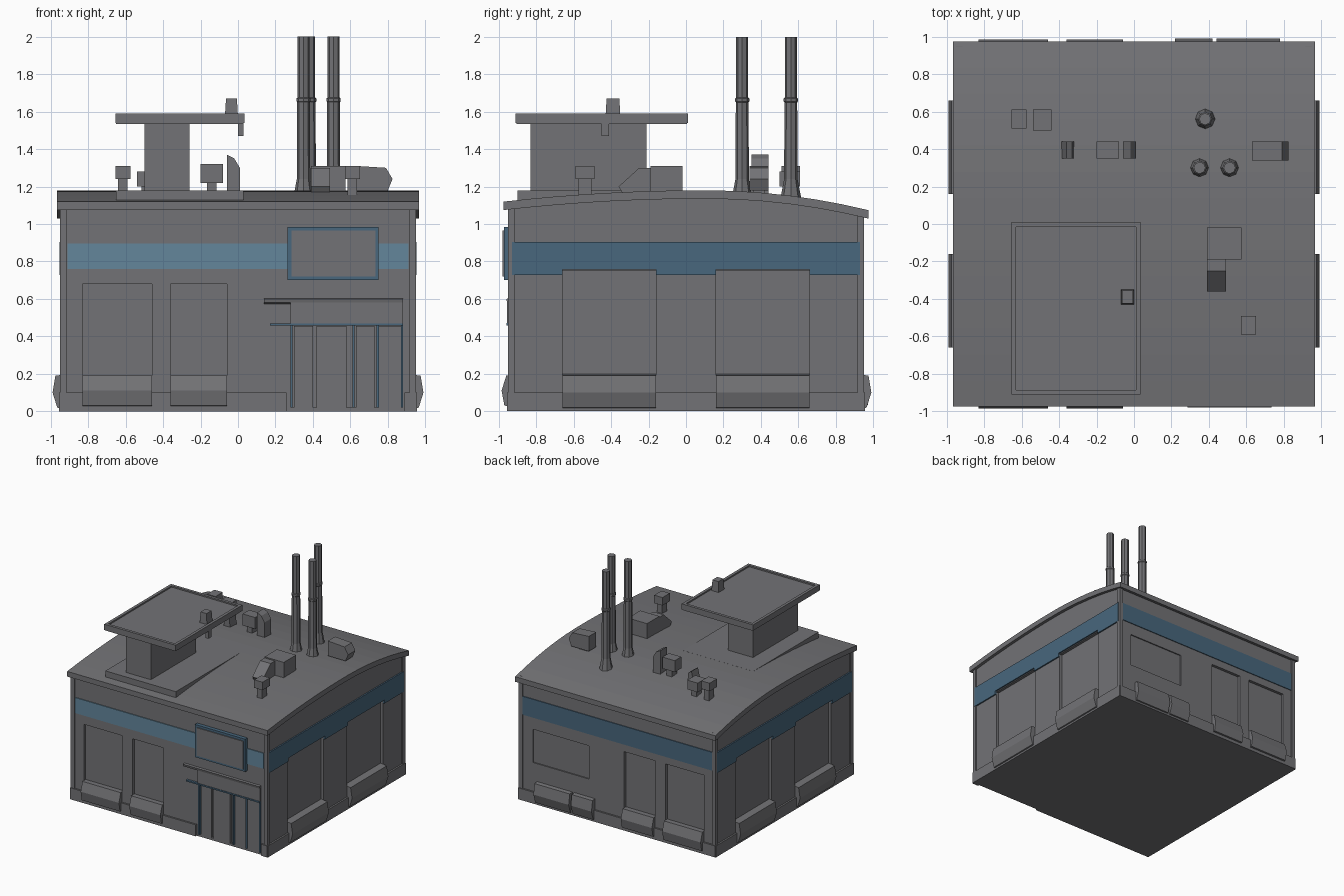
import bpy, bmesh, math
from mathutils import Vector

cube = bpy.data.objects.get("Cube")
if cube:
    bpy.data.objects.remove(cube)


def material(name, rgb):
    m = bpy.data.materials.new(name)
    m.use_nodes = True
    m.diffuse_color = (*rgb, 1)
    m.node_tree.nodes["Principled BSDF"].inputs["Base Color"].default_value = (*rgb, 1)
    return m


GREY = material("warm grey", (0.17, 0.17, 0.18))
LIGHT = material("light blue", (0.125, 0.24, 0.33))
DARK = material("dark blue", (0.065, 0.135, 0.205))


def finish(name, bm, mat):
    bmesh.ops.recalc_face_normals(bm, faces=bm.faces)
    me = bpy.data.meshes.new(name)
    bm.to_mesh(me)
    bm.free()
    me.materials.append(mat)
    ob = bpy.data.objects.new(name, me)
    bpy.context.collection.objects.link(ob)
    return ob


def add_prism(bm, ring_a, ring_b):
    a = [bm.verts.new(p) for p in ring_a]
    b = [bm.verts.new(p) for p in ring_b]
    bm.faces.new(a)
    bm.faces.new(b)
    for i in range(len(a)):
        j = (i + 1) % len(a)
        bm.faces.new((a[i], a[j], b[j], b[i]))


def add_box(bm, x, y, z, taper=0):
    """Box between three ranges, with the top drawn in by taper."""
    def ring(h, t):
        return [(x[0] + t, y[0] + t, h), (x[1] - t, y[0] + t, h),
                (x[1] - t, y[1] - t, h), (x[0] + t, y[1] - t, h)]
    add_prism(bm, ring(z[0], 0), ring(z[1], taper))


def box(name, x, y, z, mat=GREY, taper=0):
    bm = bmesh.new()
    add_box(bm, x, y, z, taper)
    return finish(name, bm, mat)


# Wall coordinates: u along the wall, d outward, z up
def on(side, u, d, z):
    return {"front": (u, -d, z), "back": (u, d, z),
            "right": (d, u, z), "left": (-d, u, z)}[side]


def add_wall_box(bm, side, u, d, z):
    p, q = on(side, u[0], d[0], z[0]), on(side, u[1], d[1], z[1])
    add_box(bm, *[sorted(r) for r in zip(p, q)])


def wall_box(name, side, u, d, z, mat=GREY):
    bm = bmesh.new()
    add_wall_box(bm, side, u, d, z)
    return finish(name, bm, mat)


def wall_prism(name, side, u, profile, mat=GREY):
    bm = bmesh.new()
    add_prism(bm, *[[on(side, e, d, z) for d, z in profile] for e in u])
    return finish(name, bm, mat)


def arch(y, drop=0):
    """Height of the curved roof at y."""
    k = 0.06 if y < 0.1 else 0.105
    return 1.18 - k * ((y - 0.1) / (1.07 if y < 0.1 else 0.87)) ** 2 - drop


# Walls with an arched top, and recessed bays cut in
W = 0.94
ys = [-W + 2 * W * i / 12 for i in range(13)]
outline = [(-W, 0), (W, 0)] + [(y, arch(y, 0.03)) for y in reversed(ys)]
bm = bmesh.new()
add_prism(bm, *[[(x, y, z) for y, z in outline] for x in (-W, W)])
walls = finish("walls", bm, GREY)

SMALL = [(-0.83, -0.46), (-0.36, -0.06)]
LARGE = [(-0.66, -0.16), (0.16, 0.66)]
bm = bmesh.new()
for side in ("front", "back"):
    for u in SMALL:
        add_wall_box(bm, side, u, (0.915, 1.1), (0.1, 0.68))
for side in ("left", "right"):
    for u in LARGE:
        add_wall_box(bm, side, u, (0.915, 1.1), (0.1, 0.75))
add_wall_box(bm, "front", (0.28, 0.88), (0.92, 1.1), (0.02, 0.46))
add_wall_box(bm, "back", (0.28, 0.82), (0.93, 1.1), (0.35, 0.64))
cutter = finish("bay_cutter", bm, GREY)
cutter.hide_render = True
mod = walls.modifiers.new("bays", "BOOLEAN")
mod.object, mod.operation, mod.solver = cutter, "DIFFERENCE", "EXACT"
deps = bpy.context.evaluated_depsgraph_get()
cut_mesh = bpy.data.meshes.new_from_object(walls.evaluated_get(deps))
walls.modifiers.clear()
walls.data = cut_mesh
bpy.data.objects.remove(cutter)

# Overhanging curved roof
R = 0.975
ys = [-R + 2 * R * i / 14 for i in range(15)]
profile = [(y, arch(y)) for y in ys] + [(y, arch(y, 0.045)) for y in reversed(ys)]
bm = bmesh.new()
add_prism(bm, *[[(x, y, z) for y, z in profile] for x in (-0.967, 0.967)])
finish("roof", bm, GREY)

# Corner posts and low plinths
for sx in (-1, 1):
    for sy in (-1, 1):
        box("corner_post", sorted((sx * 0.915, sx * 0.95)), sorted((sy * 0.915, sy * 0.95)), (0, 1.08))
for side in ("front", "back", "left", "right"):
    spans = [(-0.95, 0.26), (0.89, 0.95)] if side == "front" else [(-0.95, 0.95)]
    for u in spans:
        wall_box("plinth", side, u, (0.9, 0.955), (0, 0.1))

# Ledges under every bay
LEDGE = [(0.9, 0), (0.965, 0.02), (0.99, 0.1), (0.975, 0.19), (0.9, 0.2)]
for side in ("left", "right"):
    for u in LARGE:
        wall_prism("side_ledge", side, u, LEDGE)
for side in ("front", "back"):
    for u in SMALL:
        wall_prism("window_ledge", side, u, [(0.9, 0.02), (0.97, 0.03), (0.985, 0.11), (0.96, 0.19), (0.9, 0.19)])
for u in [(0.44, 0.78), (0.22, 0.42)]:
    wall_prism("back_ledge", "back", u, LEDGE)

# Painted band around the building
wall_box("front_band", "front", (-0.91, 0.91), (0.935, 0.947), (0.76, 0.895), LIGHT)
wall_box("back_band", "back", (-0.914, 0.914), (0.935, 0.947), (0.745, 0.905), DARK)
for side in ("left", "right"):
    wall_box("side_band", side, (-0.93, 0.93), (0.935, 0.952), (0.757, 0.905), DARK)
    for u in [(-0.93, -0.66), (-0.16, 0.16), (0.66, 0.93)]:
        wall_box("side_band_drop", side, u, (0.935, 0.952), (0.727, 0.757), DARK)

# Sign panel with a blue frame
wall_box("sign_frame", "front", (0.265, 0.75), (0.93, 0.972), (0.7, 0.985), DARK)
wall_box("sign_face", "front", (0.285, 0.735), (0.96, 0.98), (0.72, 0.965))

# Entrance: header, fascia, door leaves and thin blue trims
wall_prism("entrance_header", "front", (0.14, 0.88), [(0.93, 0.57), (0.955, 0.58), (0.96, 0.6), (0.93, 0.605)])
wall_box("entrance_fascia", "front", (0.28, 0.88), (0.93, 0.955), (0.47, 0.58))
wall_box("entrance_trim", "front", (0.17, 0.88), (0.93, 0.96), (0.458, 0.47), DARK)
for u in [(0.3, 0.4), (0.42, 0.58), (0.63, 0.73), (0.75, 0.87)]:
    wall_box("door_leaf", "front", u, (0.91, 0.94), (0.02, 0.455))
for u in (0.28, 0.61, 0.74, 0.87):
    wall_box("door_trim", "front", (u, u + 0.012), (0.91, 0.95), (0.02, 0.46), DARK)

# Raised cabin with a rimmed flat canopy
box("cabin_base", (-0.65, 0.03), (-0.9, 0), (1.1, 1.18))
box("cabin", (-0.5, -0.26), (-0.83, -0.21), (1.12, 1.55))
box("canopy", (-0.65, 0.03), (-0.905, 0.005), (1.535, 1.578))
for x in ((-0.655, -0.63), (0.01, 0.035)):
    box("canopy_rim_side", x, (-0.91, 0.01), (1.54, 1.59))
for y in ((-0.91, -0.885), (-0.015, 0.01)):
    box("canopy_rim_end", (-0.655, 0.035), y, (1.54, 1.59))
box("canopy_vent", (-0.07, 0), (-0.43, -0.35), (1.57, 1.67), taper=0.006)
box("canopy_bracket", (0, 0.03), (-0.45, -0.41), (1.47, 1.57))

# Chimney pipes with flared feet and joint rings
PIPE = [(0.055, 1.14), (0.036, 1.24), (0.034, 1.65), (0.038, 1.655),
        (0.038, 1.67), (0.032, 1.675), (0.032, 2)]
for cx, cy in [(0.38, 0.56), (0.35, 0.3), (0.51, 0.3)]:
    bm = bmesh.new()
    rings = []
    for r, z in PIPE:
        rings.append([bm.verts.new((cx + r * math.cos(a * math.tau / 8), cy + r * math.sin(a * math.tau / 8), z))
                      for a in range(8)])
    for lo, hi in zip(rings, rings[1:]):
        for i in range(8):
            bm.faces.new((lo[i], lo[i - 1], hi[i - 1], hi[i]))
    bm.faces.new(rings[0])
    bm.faces.new(rings[-1])
    finish("chimney_pipe", bm, GREY)

# Roof vents on short stems, and sloped cowls
for x, y, z in [((-0.655, -0.575), (0.51, 0.61), (1.24, 1.31)),
                ((-0.54, -0.44), (0.5, 0.61), (1.2, 1.28)),
                ((-0.2, -0.08), (0.35, 0.44), (1.22, 1.32)),
                ((0.57, 0.65), (-0.59, -0.49), (1.24, 1.31))]:
    box("vent_box", x, y, z)
    cx, cy = sum(x) / 2, sum(y) / 2
    box("vent_stem", (cx - 0.025, cx + 0.025), (cy - 0.035, cy + 0.035), (1.12, z[0] + 0.01))


def cowl(name, y, pts):
    bm = bmesh.new()
    add_prism(bm, *[[(x, e, z) for x, z in pts] for e in y])
    return finish(name, bm, GREY)


cowl("small_cowl", (0.35, 0.44), [(-0.39, 1.15), (-0.32, 1.15), (-0.33, 1.25), (-0.36, 1.27)])
cowl("tall_cowl", (0.35, 0.44), [(-0.06, 1.15), (0.01, 1.15), (0.01, 1.3), (-0.02, 1.35), (-0.06, 1.37)])
cowl("fan_housing", (0.34, 0.44), [(0.63, 1.18), (0.8, 1.18), (0.825, 1.24), (0.79, 1.3), (0.63, 1.31)])
box("fan_stem", (0.66, 0.74), (0.36, 0.42), (1.12, 1.2))
box("air_unit", (0.39, 0.575), (-0.19, -0.02), (1.15, 1.31))
bm = bmesh.new()
add_prism(bm, *[[(x, y, z) for y, z in [(-0.33, 1.15), (-0.18, 1.15), (-0.18, 1.3), (-0.25, 1.3), (-0.36, 1.2)]]
                for x in (0.39, 0.49)])
finish("air_unit_duct", bm, GREY)
